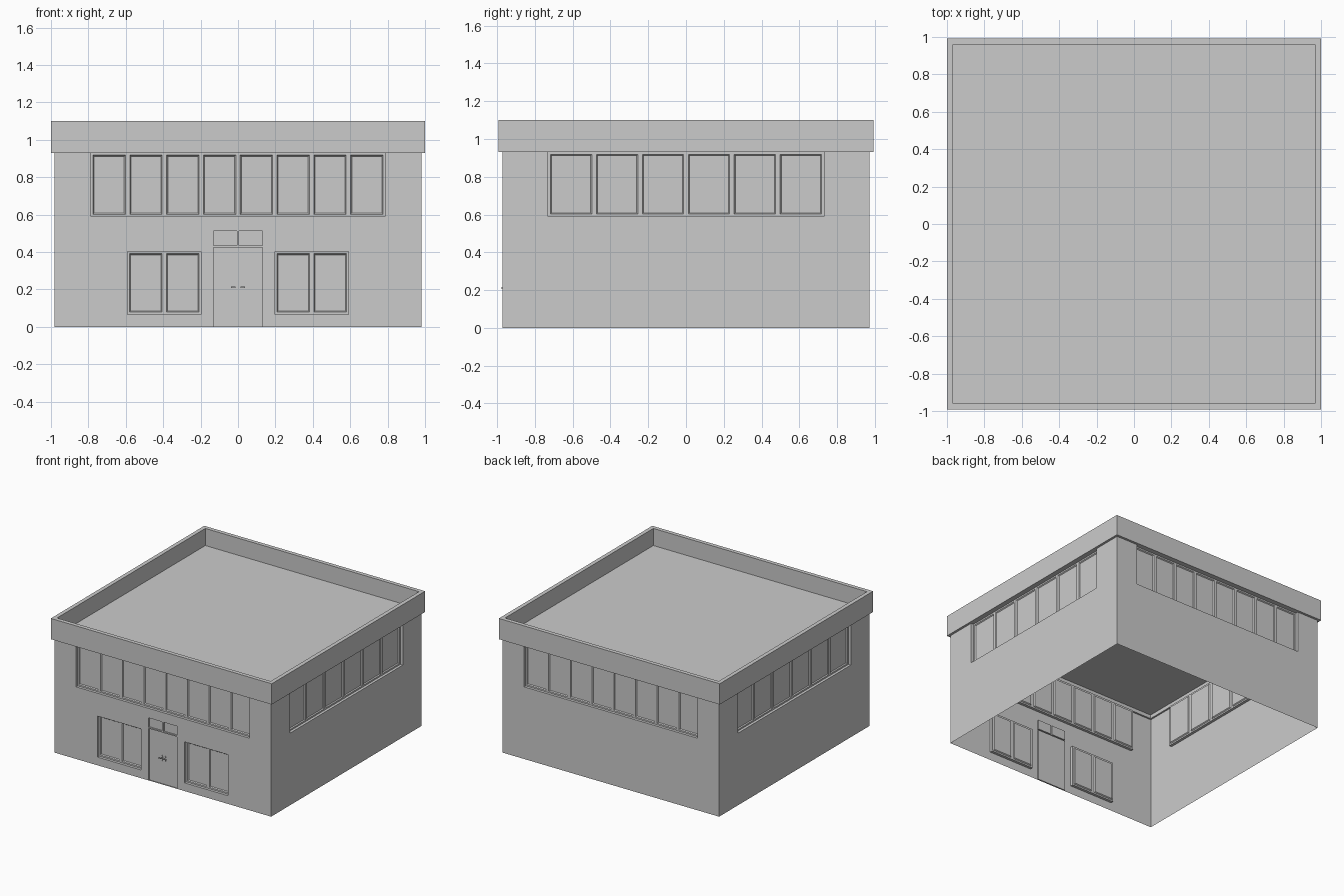
import bpy, bmesh
from math import pi
from mathutils import Matrix, Vector

if "Cube" in bpy.data.objects:
    bpy.data.objects.remove(bpy.data.objects["Cube"])

HX, HY = 0.981, 0.973      # half sizes of the walls
TOP = 0.93                 # underside of the parapet


def finish(bm, name):
    bmesh.ops.remove_doubles(bm, verts=bm.verts, dist=1e-5)
    me = bpy.data.meshes.new(name)
    bm.to_mesh(me)
    bm.free()
    ob = bpy.data.objects.new(name, me)
    bpy.context.collection.objects.link(ob)
    return ob


def sheet(bm, place, rect, holes, depth):
    """Flat panel with rectangular holes; each hole = (rect, hole depth, taper)."""
    def quad(pts):
        bm.faces.new([bm.verts.new(place(*p)) for p in pts])

    rects = [rect] + [h[0] for h in holes]
    us = sorted({round(r[i], 4) for r in rects for i in (0, 1)})
    vs = sorted({round(r[i], 4) for r in rects for i in (2, 3)})
    for u0, u1 in zip(us, us[1:]):
        for v0, v1 in zip(vs, vs[1:]):
            cu, cv = (u0 + u1) / 2, (v0 + v1) / 2
            if any(r[0] < cu < r[1] and r[2] < cv < r[3] for r in rects[1:]):
                continue
            quad([(u0, v0, depth), (u1, v0, depth), (u1, v1, depth), (u0, v1, depth)])
    for (a, b, c, d), deep, t in holes:
        outer = [(a, c), (b, c), (b, d), (a, d)]
        inner = [(a + t, c + t), (b - t, c + t), (b - t, d - t), (a + t, d - t)]
        for i in range(4):
            j = (i + 1) % 4
            quad([(*outer[i], depth), (*outer[j], depth), (*inner[j], deep), (*inner[i], deep)])


def side(name, turn, half, dist, windows, doors=()):
    """One wall with recessed window strips (rect, pane count) and door leaves."""
    rot = Matrix.Rotation(turn * pi / 2, 3, 'Z')

    def place(u, v, d):
        return rot @ Vector((u, d - dist, v))

    wall, frame, glass = bmesh.new(), bmesh.new(), bmesh.new()
    holes = [(r, 0.022, 0) for r, n in windows] + [(r, 0.012, 0) for r in doors]
    sheet(wall, place, (-half, half, 0, TOP), holes, 0)
    finish(wall, name + "_wall")
    for r, n in windows:
        m, step = 0.012, (r[1] - r[0]) / n
        panes = [(r[0] + i * step + m, r[0] + (i + 1) * step - m, r[2] + m, r[3] - m)
                 for i in range(n)]
        sheet(frame, place, r, [(p, 0.03, 0.006) for p in panes], 0.022)
        for a, b, c, d in panes:
            sheet(glass, place, (a + .006, b - .006, c + .006, d - .006), [], 0.03)
    finish(frame, name + "_window_frames")
    finish(glass, name + "_window_panes")
    if doors:
        leaf = bmesh.new()
        for r in doors:
            sheet(leaf, place, r, [], 0.012)
        finish(leaf, name + "_door_and_transoms")


# Walls with window strips
long_strip = ((-0.787, 0.787, 0.59, TOP), 8)
side_strip = ((-0.73, 0.73, 0.59, TOP), 6)
lower = [((-0.592, -0.197, 0.067, 0.403), 2), ((0.197, 0.592, 0.067, 0.403), 2)]
doors = [(-0.13, 0.13, 0, 0.425), (-0.13, -0.006, 0.435, 0.512), (0.006, 0.13, 0.435, 0.512)]
side("front", 0, HX, HY, [long_strip] + lower, doors)
side("right", 1, HY, HX, [side_strip])
side("back", 2, HX, HY, [long_strip])
side("left", 3, HY, HX, [side_strip])

# Parapet ring around the roof
bm = bmesh.new()
profile = [(0, TOP), (0, 1.10), (0.033, 1.10), (0.033, TOP)]
rings = [[bm.verts.new((sx * (1.0 - o), sy * (0.992 - o), z))
          for sx, sy in ((-1, -1), (1, -1), (1, 1), (-1, 1))] for o, z in profile]
for i in range(4):
    a, b = rings[i], rings[(i + 1) % 4]
    for k in range(4):
        n = (k + 1) % 4
        bm.faces.new((a[k], a[n], b[n], b[k]))
finish(bm, "parapet")

# Roof deck
bm = bmesh.new()
bm.faces.new([bm.verts.new((sx * 0.967, sy * 0.959, 0.96))
              for sx, sy in ((-1, -1), (1, -1), (1, 1), (-1, 1))])
finish(bm, "roof_deck")

# Door handles: oval plate with a short lever, mirrored
for s, word in ((-1, "left"), (1, "right")):
    bm = bmesh.new()
    bmesh.ops.create_cone(bm, cap_ends=True, segments=16, radius1=1, radius2=1, depth=1,
                          matrix=Matrix.Translation((s * 0.015, -0.963, 0.21))
                          @ Matrix.Diagonal((0.008, 0.006, 0.025, 1))
                          @ Matrix.Rotation(pi / 2, 4, 'X'))
    bmesh.ops.create_cube(bm, size=1, matrix=Matrix.Translation((s * 0.015, -0.972, 0.212))
                          @ Matrix.Diagonal((0.005, 0.014, 0.006, 1)))
    bmesh.ops.create_cube(bm, size=1, matrix=Matrix.Translation((s * 0.025, -0.978, 0.212))
                          @ Matrix.Diagonal((0.025, 0.005, 0.006, 1)))
    finish(bm, word + "_door_handle")
